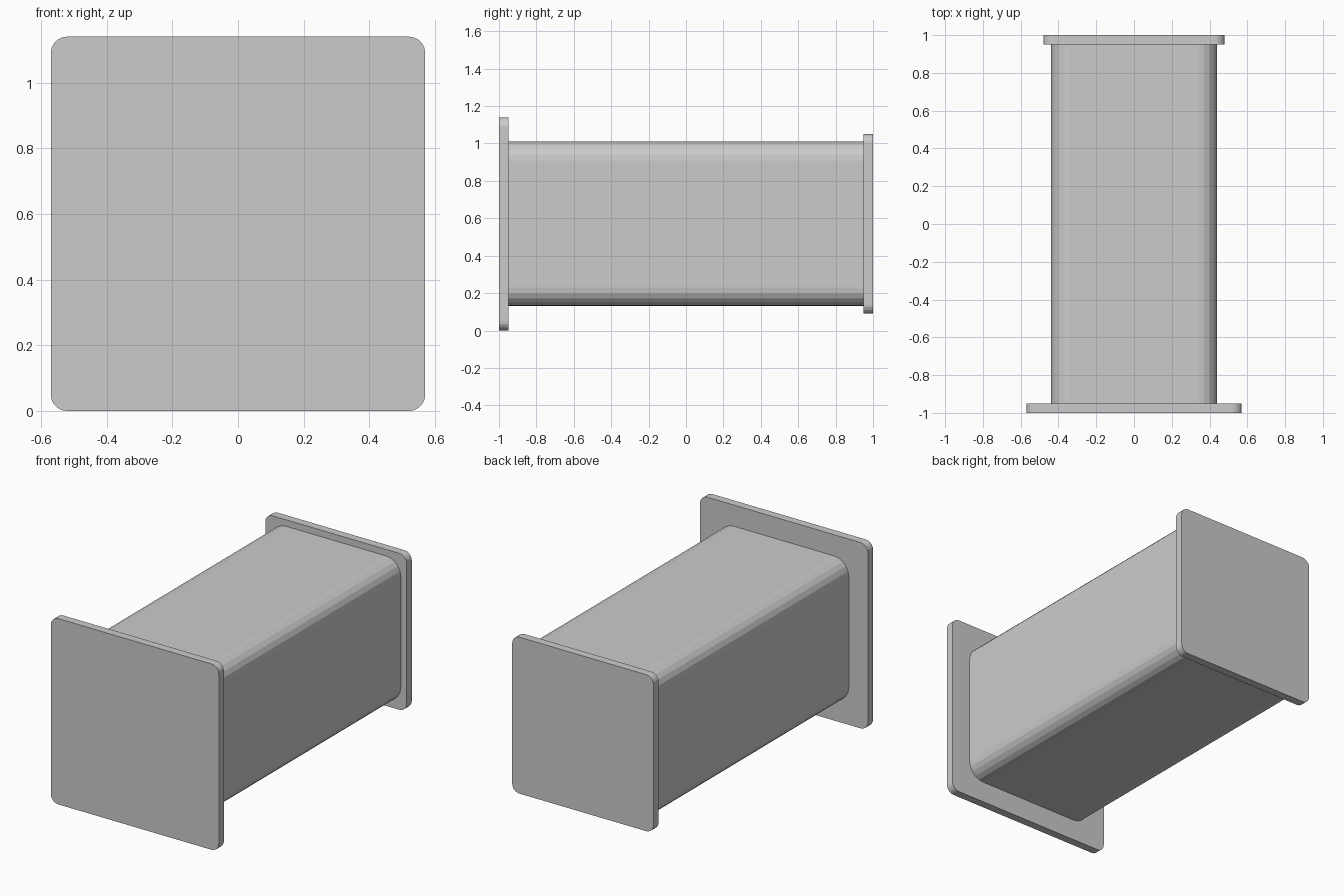
import bpy, bmesh, math

if "Cube" in bpy.data.objects:
    bpy.data.objects.remove(bpy.data.objects["Cube"])

CENTRE_Z = 0.57


def rounded_block(name, half, radius, y0, y1, segments=5):
    """Rounded square centred on x = 0, z = CENTRE_Z, extruded along y."""
    bm = bmesh.new()
    inner = half - radius
    ring = []
    for q, (sx, sz) in enumerate([(1, 1), (-1, 1), (-1, -1), (1, -1)]):
        for i in range(segments + 1):
            a = math.pi / 2 * (q + i / segments)
            ring.append(bm.verts.new((sx * inner + radius * math.cos(a), y0,
                                      CENTRE_Z + sz * inner + radius * math.sin(a))))
    face = bm.faces.new(ring)
    extruded = bmesh.ops.extrude_face_region(bm, geom=[face], use_keep_orig=True)
    verts = [g for g in extruded["geom"] if isinstance(g, bmesh.types.BMVert)]
    bmesh.ops.translate(bm, verts=verts, vec=(0, y1 - y0, 0))
    bmesh.ops.recalc_face_normals(bm, faces=bm.faces)
    mesh = bpy.data.meshes.new(name)
    bm.to_mesh(mesh)
    bm.free()
    obj = bpy.data.objects.new(name, mesh)
    bpy.context.collection.objects.link(obj)
    return obj


# Wide front flange, square tube body, smaller rear flange
rounded_block("front_flange", 0.57, 0.05, -1.0, -0.95)
rounded_block("tube_body", 0.44, 0.10, -0.95, 0.95)
rounded_block("rear_flange", 0.48, 0.05, 0.95, 1.0)
